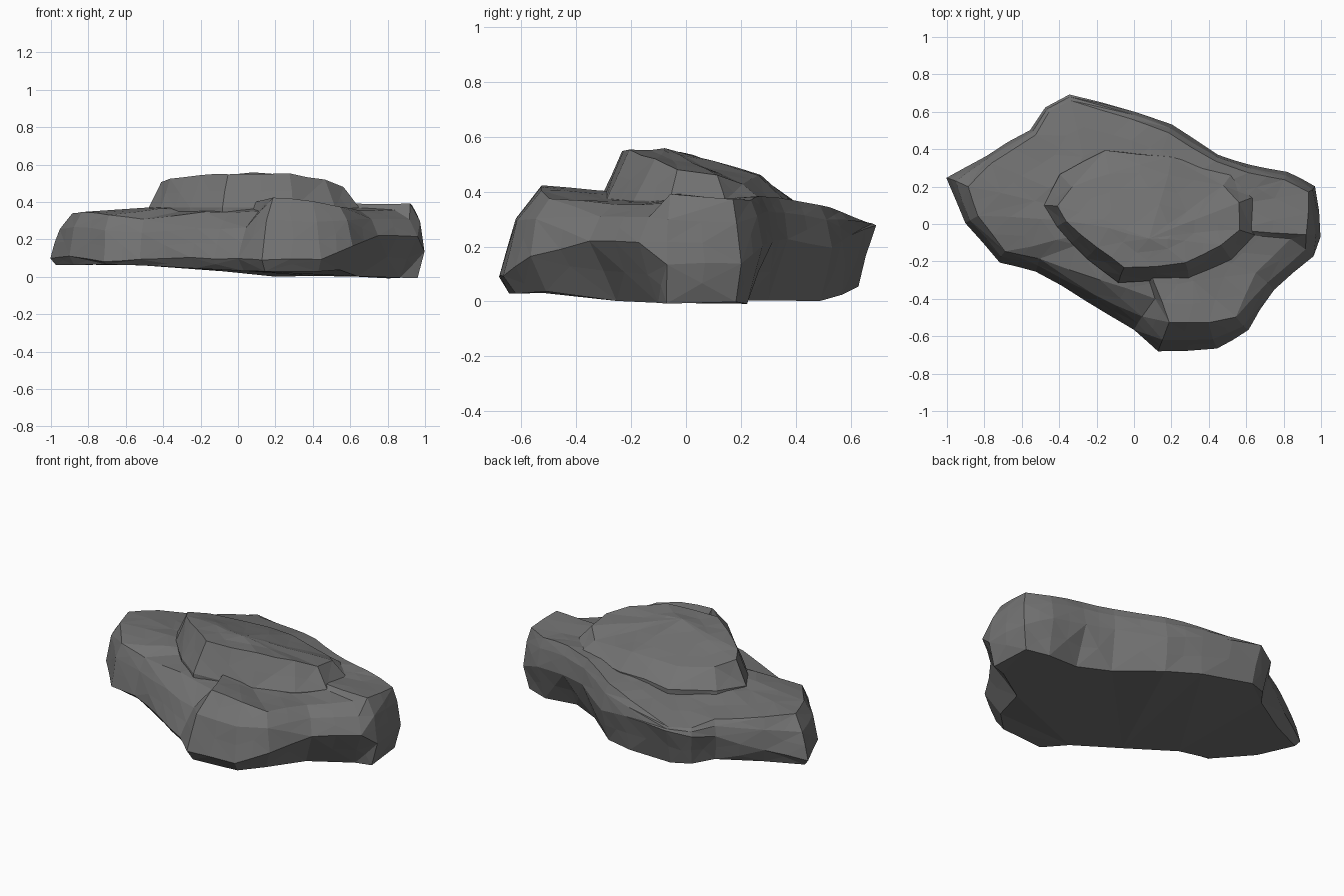
import bpy
import bmesh
from mathutils import Vector, noise

default_cube = bpy.data.objects.get("Cube")
if default_cube:
    bpy.data.objects.remove(default_cube, do_unlink=True)

# Stone colour
stone = bpy.data.materials.new("dark_grey_stone")
stone.use_nodes = True
stone.diffuse_color = (0.17, 0.17, 0.17, 1)
stone.node_tree.nodes["Principled BSDF"].inputs["Base Color"].default_value = stone.diffuse_color


def inset_point(outline, index, distance):
    """Move a counterclockwise outline point inward along its corner normal."""
    here = outline[index]
    before = (here - outline[index - 1]).normalized()
    after = (outline[(index + 1) % len(outline)] - here).normalized()
    tangent = (before + after).normalized()
    return here + Vector((-tangent.y, tangent.x)) * distance


def loft(name, rings, peak, roughness):
    """Skin closed rings from bottom to top, cap them and chip the surface."""
    bm = bmesh.new()
    loops = [[bm.verts.new(point) for point in ring] for ring in rings]
    count = len(loops[0])
    for low, high in zip(loops, loops[1:]):
        for i in range(count):
            j = (i + 1) % count
            bm.faces.new((low[i], low[j], high[j], high[i]))
    bm.faces.new(loops[0][::-1])
    top = bm.verts.new(peak)
    for i in range(count):
        bm.faces.new((loops[-1][i], loops[-1][(i + 1) % count], top))
    fixed = set(loops[0])
    bmesh.ops.triangulate(bm, faces=bm.faces[:])
    long_edges = [e for e in bm.edges
                  if e.calc_length() > 0.16 and not all(v in fixed for v in e.verts)]
    bmesh.ops.subdivide_edges(bm, edges=long_edges, cuts=1)
    bmesh.ops.triangulate(bm, faces=bm.faces[:])
    for v in bm.verts:
        if v not in fixed:
            v.co += noise.noise_vector(v.co * 5) * roughness
    bmesh.ops.recalc_face_normals(bm, faces=bm.faces[:])
    mesh = bpy.data.meshes.new(name)
    bm.to_mesh(mesh)
    bm.free()
    mesh.materials.append(stone)
    rock = bpy.data.objects.new(name, mesh)
    bpy.context.collection.objects.link(rock)


# Base slab outline: x, y, height of widest point, shoulder inset, shoulder height, foot inset
slab = [
    (-1, .24, .1, .12, .34, .03), (-.9, 0, .11, .08, .35, .03), (-.72, -.2, .08, .06, .33, .03),
    (-.53, -.25, .1, .07, .31, .03), (-.25, -.42, .1, .14, .34, .04), (0, -.56, .1, .19, .35, .05),
    (.13, -.68, .09, .16, .42, .04), (.44, -.67, .1, .15, .4, .05), (.61, -.57, .16, .1, .37, .09),
    (.75, -.35, .22, .13, .35, .15), (.96, -.17, .21, .15, .36, .12), (1, -.07, .14, .08, .39, .04),
    (.97, .2, .14, .04, .37, .03), (.82, .28, .2, .04, .37, .06), (.62, .32, .22, .05, .38, .12),
    (.45, .37, .22, .04, .38, .08), (.2, .53, .2, .04, .35, .04), (0, .6, .25, .04, .33, .04),
    (-.34, .69, .28, .03, .29, .06), (-.48, .62, .25, .03, .29, .05), (-.56, .5, .22, .04, .31, .04),
    (-.79, .37, .15, .06, .33, .04),
]
outline = [Vector(p[:2]) for p in slab]
underside, widest, bulge, shoulder, shelf = [], [], [], [], []
for i, (x, y, wide_z, inset, top_z, foot_inset) in enumerate(slab):
    foot = inset_point(outline, i, foot_inset)
    tilt = min(0.065, max(0, 0.02 - 0.09 * x))
    underside.append((*foot, max(tilt, 0.03 if y < -0.5 else 0)))
    widest.append((x, y, wide_z))
    bulge.append((*inset_point(outline, i, inset * 0.4), wide_z + (top_z - wide_z) * 0.65))
    edge = inset_point(outline, i, inset)
    shoulder.append((*edge, top_z))
    shelf.append((*(edge * 0.6), top_z * 0.5 + 0.195))
loft("base_slab", [underside, widest, bulge, shoulder, shelf], (0, 0, .38), 0.013)

# Raised crown outline: x, y, rim inset, rim height
crown = [
    (-.48, .1, .07, .51), (-.41, -.02, .06, .53), (-.25, -.18, .07, .54),
    (-.08, -.32, .09, .55), (.3, -.29, .08, .55), (.52, -.19, .09, .52),
    (.64, -.06, .08, .48), (.63, .14, .07, .46), (.52, .27, .08, .43),
    (.2, .36, .1, .46), (-.15, .39, .12, .46), (-.4, .27, .1, .48),
]
outline = [Vector(p[:2]) for p in crown]
buried = [(x, y, 0.3) for x, y, inset, z in crown]
foot = [(x, y, 0.37) for x, y, inset, z in crown]
rim = [(*inset_point(outline, i, p[2]), p[3]) for i, p in enumerate(crown)]
plateau = [(x * 0.5 + 0.04, y * 0.5 - 0.03, z * 0.45 + 0.3) for x, y, z in rim]
loft("raised_crown", [buried, foot, rim, plateau], (.08, -.08, .56), 0.012)
